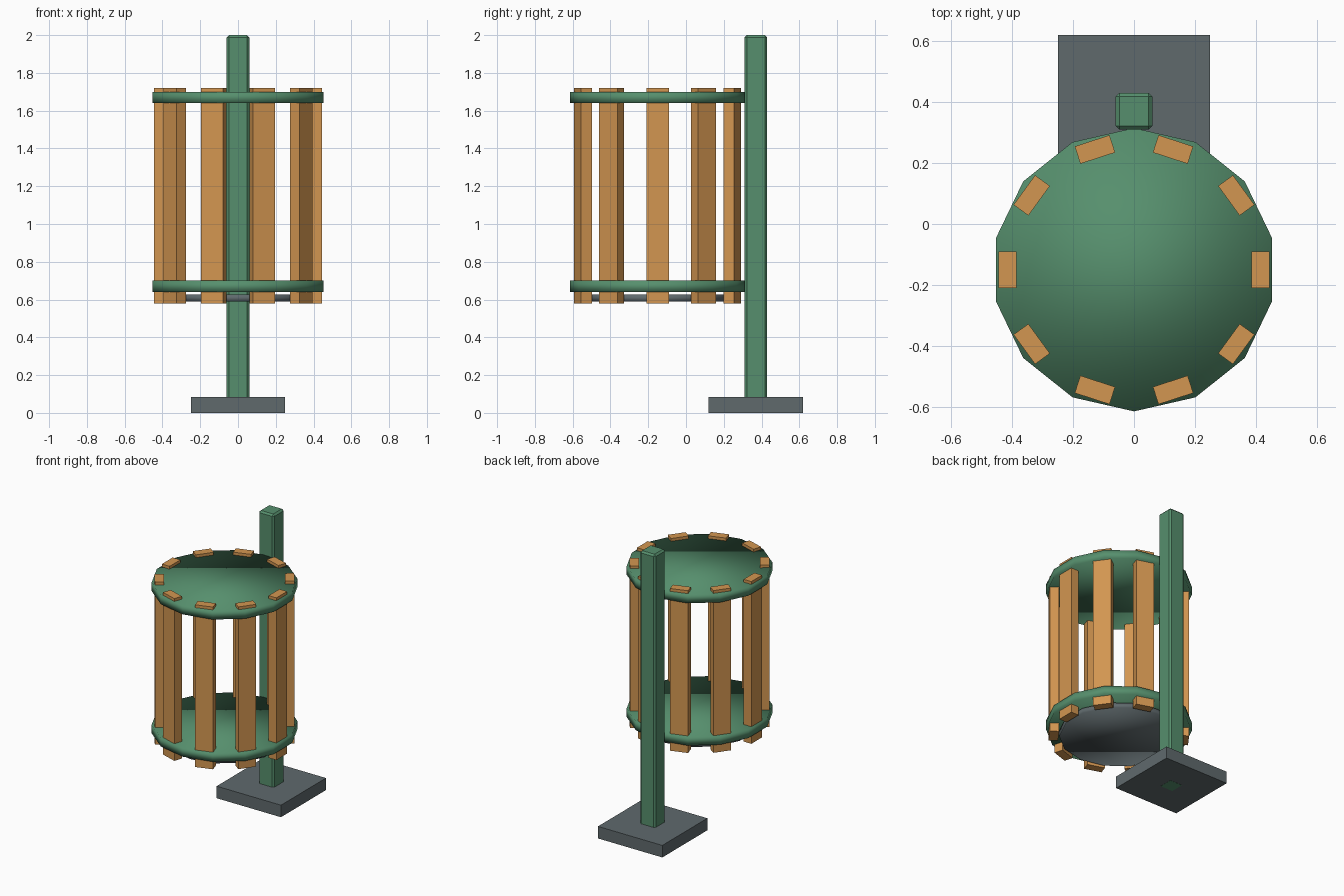
import bpy, math

if "Cube" in bpy.data.objects:
    bpy.data.objects.remove(bpy.data.objects["Cube"])

def material(name, rgb):
    m = bpy.data.materials.new(name)
    m.diffuse_color = (*rgb, 1.0)
    m.use_nodes = True
    m.node_tree.nodes["Principled BSDF"].inputs["Base Color"].default_value = m.diffuse_color
    return m

GREEN = material("green paint", (0.093, 0.275, 0.153))
WOOD = material("warm wood", (0.65, 0.305, 0.082))
GREY = material("dark grey", (0.115, 0.143, 0.152))
CENTRE_Y = -0.15  # axis of the round bin

def box(name, size, loc, mat, rot=0.0, bevel=0.0):
    bpy.ops.mesh.primitive_cube_add(size=1, location=loc, rotation=(0, 0, rot))
    o = bpy.context.object
    o.name = name
    o.scale = size
    bpy.ops.object.transform_apply(location=False, rotation=False, scale=True)
    o.data.materials.append(mat)
    if bevel:
        b = o.modifiers.new("edge_bevel", 'BEVEL')
        b.width = bevel
        b.segments = 1
    return o

def disc(name, radius, z0, z1, mat):
    # 14-sided, with a corner facing the post, shaded smooth all over
    bpy.ops.mesh.primitive_cylinder_add(vertices=14, radius=radius, depth=z1 - z0,
                                        location=(0, CENTRE_Y, (z0 + z1) / 2))
    o = bpy.context.object
    o.name = name
    o.data.materials.append(mat)
    bpy.ops.object.shade_smooth()
    return o

# Foot plate and post (the post runs through the plate to the ground)
box("base_plate", (0.5, 0.5, 0.0845), (0, 0.37, 0.04275), GREY)
box("post", (0.12, 0.12, 2.0), (0, 0.37, 1.0), GREEN, bevel=0.012)

# Round plates of the bin
disc("upper_plate", 0.465, 1.64, 1.70, GREEN)
disc("lower_plate", 0.465, 0.64, 0.70, GREEN)
disc("bin_floor", 0.38, 0.59, 0.626, GREY)

# Ring of ten wooden slats
for i in range(10):
    a = i * math.tau / 10
    box(f"slat_{i + 1}", (0.06, 0.12, 1.14),
        (0.415 * math.cos(a), CENTRE_Y + 0.415 * math.sin(a), 1.15), WOOD, rot=a)
